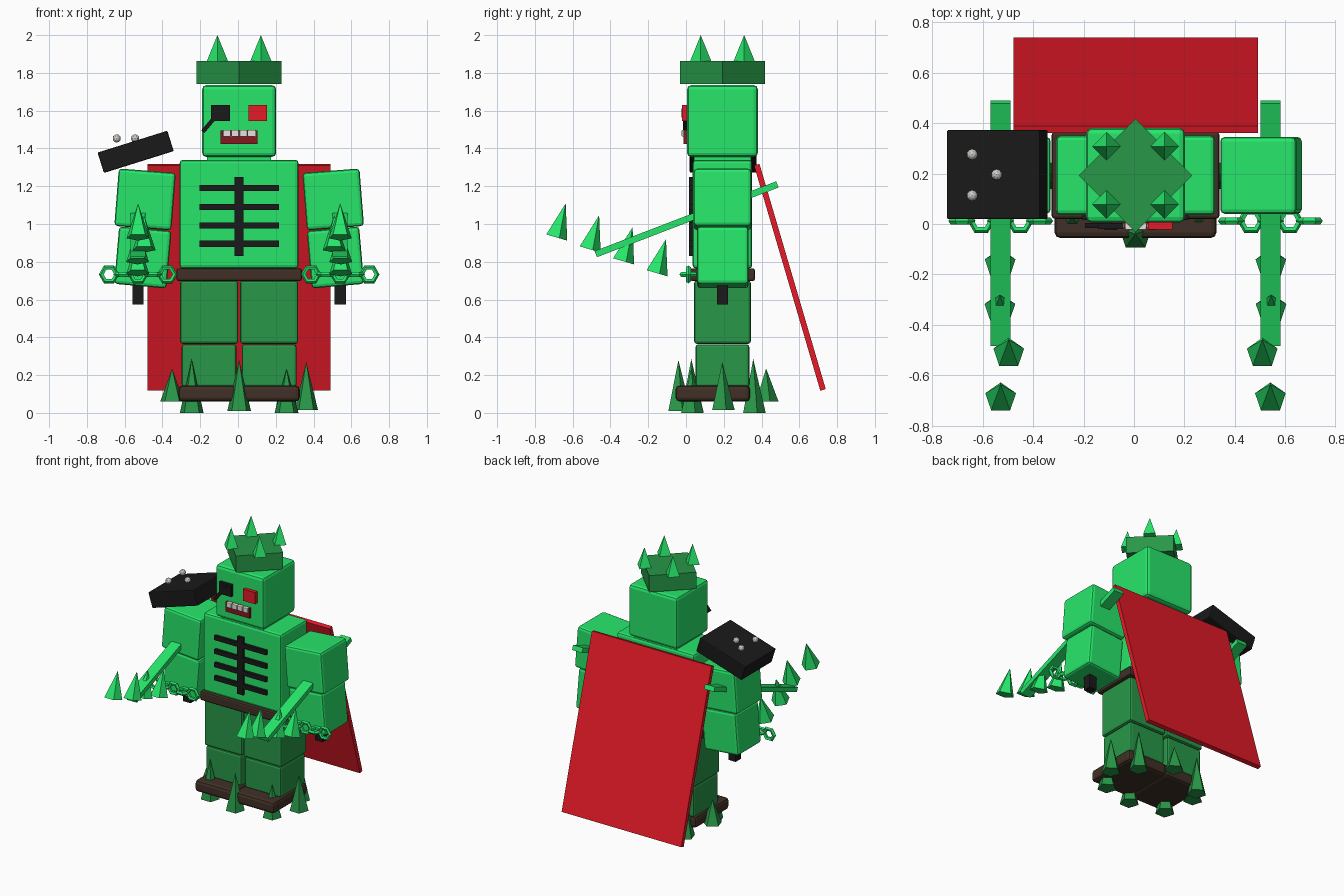
import bpy, bmesh, math
from mathutils import Matrix, Euler

if "Cube" in bpy.data.objects:
    bpy.data.objects.remove(bpy.data.objects["Cube"])


def mat(name, r, g, b):
    m = bpy.data.materials.new(name)
    m.diffuse_color = (r, g, b, 1)
    m.use_nodes = True
    m.node_tree.nodes["Principled BSDF"].inputs["Base Color"].default_value = m.diffuse_color
    return m


GREEN = mat("bright green", 0.020, 0.79, 0.145)
DARK = mat("dark green", 0.021, 0.31, 0.064)
RED = mat("red", 0.78, 0.010, 0.021)
MAROON = mat("dark red", 0.23, 0.010, 0.014)
BLACK = mat("black", 0.010, 0.010, 0.010)
BROWN = mat("dark brown", 0.052, 0.030, 0.019)
WHITE = mat("tooth white", 0.82, 0.80, 0.74)
GREY = mat("stud grey", 0.60, 0.59, 0.56)

CY = 0.193  # middle of the body in y
CX = 0.006  # middle of the body in x


def finish(name, bm, m, loc, rot=(0, 0, 0)):
    me = bpy.data.meshes.new(name)
    place = Matrix.Translation((loc[0] + CX, loc[1], loc[2]))
    turn = Euler([math.radians(a) for a in rot]).to_matrix().to_4x4()
    bmesh.ops.transform(bm, verts=bm.verts, matrix=place @ turn)
    bm.to_mesh(me)
    bm.free()
    me.materials.append(m)
    ob = bpy.data.objects.new(name, me)
    bpy.context.collection.objects.link(ob)
    return ob


def box(name, loc, size, m, rot=(0, 0, 0), bevel=0.0):
    bm = bmesh.new()
    bmesh.ops.create_cube(bm, size=1)
    bmesh.ops.scale(bm, vec=size, verts=bm.verts)
    if bevel:
        bmesh.ops.bevel(bm, geom=bm.edges[:], offset=bevel, segments=2,
                        profile=0.5, affect='EDGES')
    return finish(name, bm, m, loc, rot)


def spike(name, base, radius, height, m, rot=(0, 0, 0), sides=5):
    bm = bmesh.new()
    bmesh.ops.create_cone(bm, cap_ends=True, segments=sides, radius1=radius,
                          radius2=0, depth=height)
    bmesh.ops.translate(bm, verts=bm.verts, vec=(0, 0, height / 2))
    return finish(name, bm, m, base, rot)


def ring(name, loc, major, minor, m, rot, n=6, k=5):
    bm = bmesh.new()
    vs = []
    for i in range(n):
        a = 2 * math.pi * i / n
        for j in range(k):
            b = 2 * math.pi * j / k
            r = major + minor * math.cos(b)
            vs.append(bm.verts.new((r * math.cos(a), r * math.sin(a), minor * math.sin(b))))
    for i in range(n):
        for j in range(k):
            i2, j2 = (i + 1) % n, (j + 1) % k
            bm.faces.new([vs[i * k + j], vs[i2 * k + j], vs[i2 * k + j2], vs[i * k + j2]])
    return finish(name, bm, m, loc, rot)


# body and head
box("torso", (0, CY, 1.052), (0.63, 0.315, 0.576), GREEN, bevel=0.018)
box("belt", (0, CY, 0.732), (0.665, 0.345, 0.067), BROWN, bevel=0.012)
box("neck", (0, CY, 1.345), (0.34, 0.3, 0.06), GREEN)
box("head", (0, CY, 1.545), (0.392, 0.375, 0.38), GREEN, bevel=0.022)

# crown: a square band turned 45 degrees, with four spikes
box("crown", (0, CY, 1.803), (0.318, 0.318, 0.122), DARK, rot=(0, 0, 45))
for sx in (-1, 1):
    for sy in (-1, 1):
        spike("crown_spike", (sx * 0.115, CY + sy * 0.115, 1.86), 0.057, 0.14, GREEN, sides=4)

# face
box("eye_patch", (-0.098, -0.008, 1.588), (0.1, 0.024, 0.085), BLACK)
box("eye_patch_centre", (-0.098, -0.02, 1.588), (0.052, 0.008, 0.048), BLACK)
box("eye_patch_strap", (-0.165, -0.006, 1.521), (0.022, 0.02, 0.085), BLACK, rot=(0, 40, 0))
box("red_eye", (0.098, -0.008, 1.588), (0.098, 0.026, 0.085), RED)
box("mouth", (0, -0.003, 1.46), (0.195, 0.02, 0.072), MAROON)
for i in range(4):
    box("tooth", (-0.065 + i * 0.044, -0.01, 1.48), (0.04, 0.026, 0.036), WHITE, bevel=0.004)

# ribcage plates on the chest
box("breastbone", (0, 0.027, 1.04), (0.047, 0.024, 0.42), BLACK)
for z in (1.19, 1.09, 0.992, 0.895):
    box("rib", (0, 0.027, z), (0.42, 0.022, 0.033), BLACK)

# legs and arms, mirrored
for s in (-1, 1):
    x = s * 0.159
    box("thigh", (x, CY, 0.533), (0.307, 0.3, 0.335), DARK, bevel=0.014)
    box("shin", (x, CY, 0.25), (0.29, 0.285, 0.225), DARK, bevel=0.014)
    box("shoe", (x, 0.142, 0.103), (0.324, 0.395, 0.085), BROWN, bevel=0.022)

    box("upper_arm", (s * 0.498, CY, 1.13), (0.303, 0.305, 0.305), GREEN,
        rot=(0, -4.5 * s, 0), bevel=0.018)
    box("forearm", (s * 0.51, CY + 0.002, 0.823), (0.278, 0.274, 0.305), GREEN,
        rot=(0, -5 * s, 0), bevel=0.018)
    box("handle", (s * 0.535, CY, 0.65), (0.06, 0.06, 0.15), BLACK)
    box("arm_blade", (s * 0.535, 0.003, 1.025), (0.08, 1.03, 0.035), GREEN, rot=(21, 0, 0))

    # row of spikes in front of each arm
    for i, sx in enumerate((0.535, 0.503, 0.538, 0.537)):
        spike("arm_spike", (s * sx, -0.69 + 0.177 * i, 0.93 - 0.063 * i), 0.064, 0.187,
              GREEN, rot=(-16.5, 0, 0))

    # wrist chain, links turned alternately
    for i in range(5):
        ring("chain_link", (s * 0.535 + (i - 2) * 0.077, 0.012, 0.733), 0.04, 0.014, GREEN,
             (90 if i % 2 == 0 else 0, 0, 0))

# spikes around the feet, on an oval, with varied heights
for i in range(8):
    a = math.radians(45 * i)
    lo, hi = [(0.015, 0.27), (0, 0.285), (0.06, 0.235), (0.0, 0.27),
              (0.06, 0.235), (0, 0.285), (0.01, 0.28), (0.0, 0.235)][i]
    spike("foot_spike", (0.355 * math.cos(a), 0.192 + 0.232 * math.sin(a), lo),
          0.066, hi - lo, DARK)

# shoulder pad with studs
box("shoulder_pad", (-0.548, 0.196, 1.382), (0.387, 0.353, 0.113), BLACK, rot=(0, -17.4, 0), bevel=0.006)
for x, y in ((-0.648, 0.276), (-0.551, 0.196), (-0.648, 0.113)):
    bm = bmesh.new()
    bmesh.ops.create_icosphere(bm, subdivisions=2, radius=0.022)
    finish("stud", bm, GREY, (x, y, 1.453))

# cape
box("cape", (0, 0.55, 0.718), (0.97, 0.03, 1.243), RED, rot=(16.4, 0, 0))
